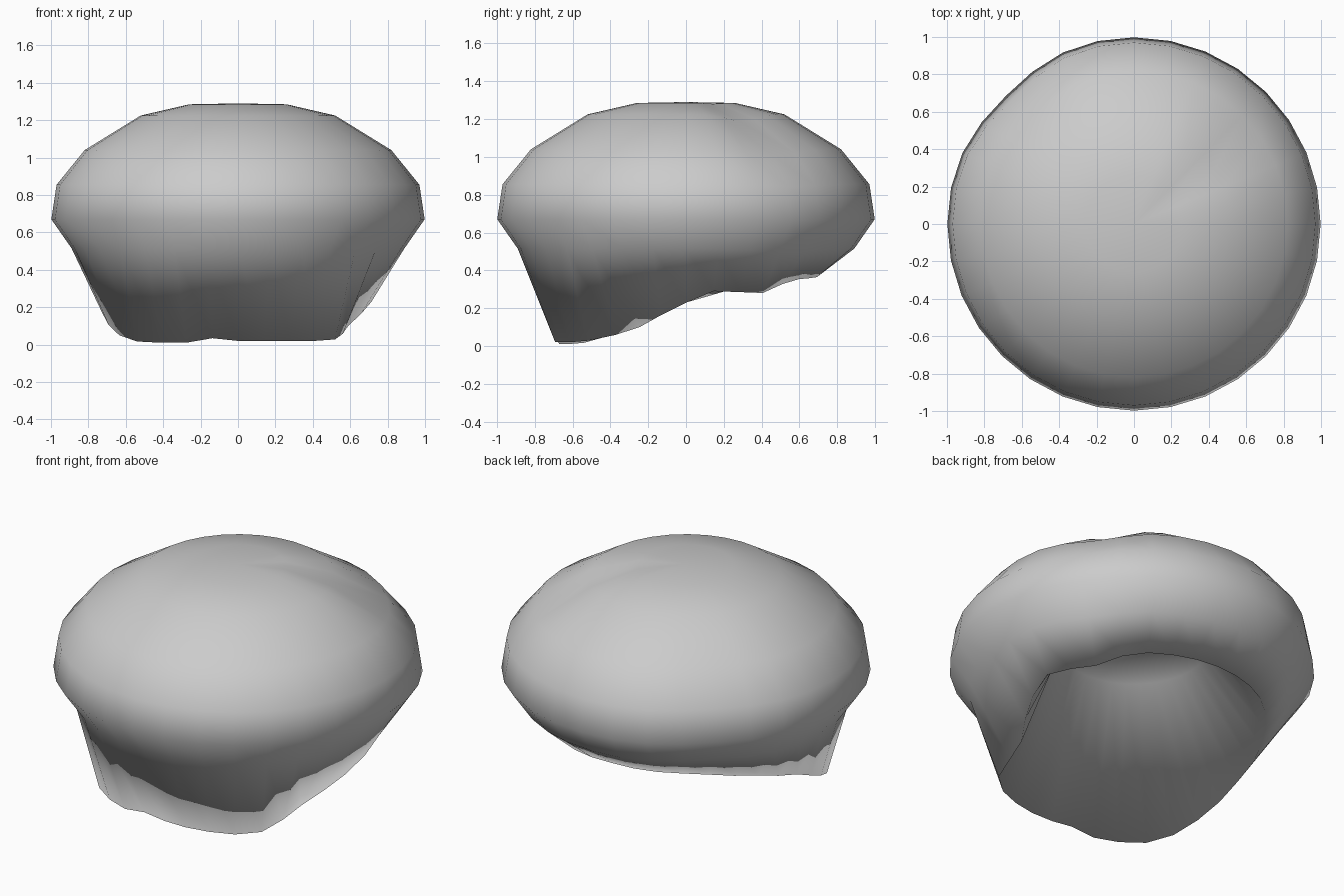
import bpy, bmesh, math

cube = bpy.data.objects.get("Cube")
if cube:
    bpy.data.objects.remove(cube, do_unlink=True)

SEGMENTS = 32
# Outer dome rings from crown to flank: (radius, height)
DOME = [(0.26, 1.285), (0.52, 1.225), (0.82, 1.04), (0.97, 0.855), (0.998, 0.67), (0.89, 0.515)]
# Lower edge by angle from the front, positive towards +x: (degrees, radius, height)
RIM = [(-180, 0.70, 0.37), (-140, 0.71, 0.37), (-115, 0.72, 0.32), (-90, 0.73, 0.23),
       (-65, 0.75, 0.09), (-50, 0.77, 0.02), (-25, 0.73, 0.005), (-11, 0.70, 0.035),
       (0, 0.69, 0.02), (22, 0.72, 0.02), (42, 0.75, 0.02), (57, 0.67, 0.06), (70, 0.63, 0.11),
       (83, 0.69, 0.19), (101, 0.75, 0.29), (124, 0.73, 0.28), (140, 0.72, 0.35), (180, 0.70, 0.37)]
# Hollow inside: (radius, height)
CEILING = (0.40, 0.80)


def rim_at(angle):
    """Radius and height of the lower edge at an angle from the front."""
    deg = math.degrees(angle)
    for (a, ra, za), (b, rb, zb) in zip(RIM, RIM[1:]):
        if deg <= b:
            t = (deg - a) / (b - a)
            return ra + (rb - ra) * t, za + (zb - za) * t


def bump(value, centre, width):
    return math.exp(-((value - centre) / width) ** 2)


def dome_at(angle, radius, height):
    """Dome ring point with a crease at the back left and a flat at the back right."""
    crease = 0.055 * bump(angle, 2.2, 0.25) * bump(radius, 0.65, 0.25)
    flat = 0.045 * bump(angle, -2.36, 0.3) * bump(radius, 0.9, 0.15)
    return radius - flat, height - crease


bm = bmesh.new()
angles = [(i / SEGMENTS * 2 - 1) * math.pi for i in range(SEGMENTS)]


def add_ring(place):
    ring = []
    for a in angles:
        r, z = place(a)
        ring.append(bm.verts.new((r * math.sin(a), -r * math.cos(a), z)))
    return ring


# Crown and flank, uneven lower edge, hollow
rings = [add_ring(lambda a, r=r, z=z: dome_at(a, r, z)) for r, z in DOME]
rings.append(add_ring(rim_at))
rings.append(add_ring(lambda a: CEILING))

for upper, lower in zip(rings, rings[1:]):
    for i in range(SEGMENTS):
        j = (i + 1) % SEGMENTS
        bm.faces.new((upper[i], lower[i], lower[j], upper[j]))
for ring, z in ((rings[0], 1.29), (rings[-1], CEILING[1])):
    centre = bm.verts.new((0, 0, z))
    for i in range(SEGMENTS):
        bm.faces.new((ring[i], ring[(i + 1) % SEGMENTS], centre))
bmesh.ops.recalc_face_normals(bm, faces=bm.faces)
for face in bm.faces:
    face.smooth = True

mesh = bpy.data.meshes.new("cap_shell")
bm.to_mesh(mesh)
bm.free()
shell = bpy.data.objects.new("cap_shell", mesh)
bpy.context.collection.objects.link(shell)

# Plain grey finish
grey = bpy.data.materials.new("light_grey")
grey.use_nodes = True
colour = (0.6, 0.6, 0.6, 1)
grey.diffuse_color = colour
grey.node_tree.nodes["Principled BSDF"].inputs["Base Color"].default_value = colour
mesh.materials.append(grey)
